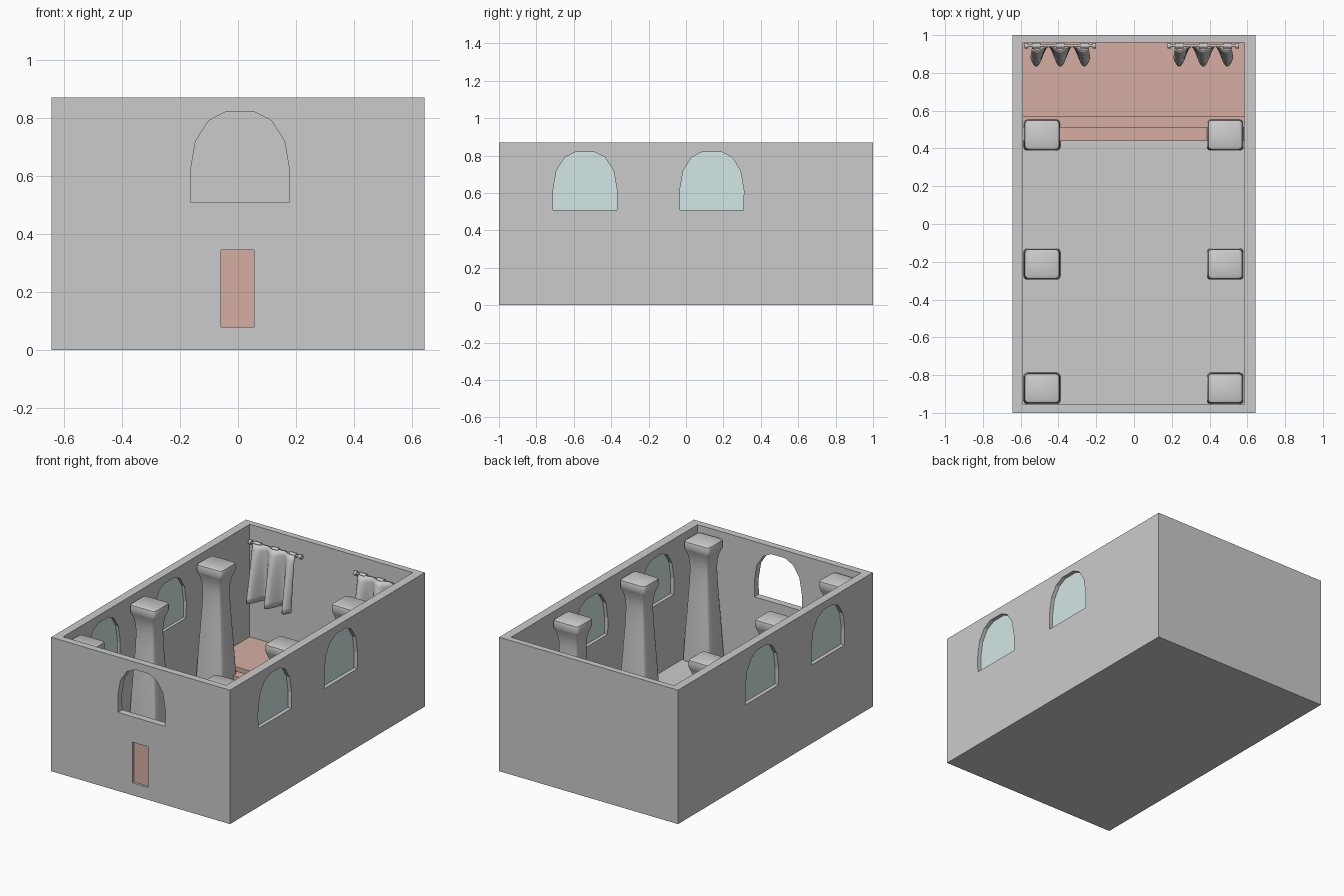
import bpy, bmesh, math
from mathutils import Matrix, Vector

if "Cube" in bpy.data.objects:
    bpy.data.objects.remove(bpy.data.objects["Cube"])


def material(name, color):
    m = bpy.data.materials.new(name)
    m.diffuse_color = (*color, 1)
    m.use_nodes = True
    m.node_tree.nodes["Principled BSDF"].inputs["Base Color"].default_value = m.diffuse_color
    return m


BROWN = material("warm_brown", (0.67, 0.43, 0.36))
GLASS = material("pale_teal", (0.65, 0.8, 0.79))


def finish(name, bm, mat=None, smooth=None):
    bmesh.ops.recalc_face_normals(bm, faces=bm.faces)
    me = bpy.data.meshes.new(name)
    bm.to_mesh(me)
    bm.free()
    ob = bpy.data.objects.new(name, me)
    bpy.context.collection.objects.link(ob)
    if mat:
        me.materials.append(mat)
    if smooth:
        bpy.ops.object.select_all(action='DESELECT')
        ob.select_set(True)
        bpy.context.view_layer.objects.active = ob
        bpy.ops.object.shade_smooth_by_angle(angle=math.radians(smooth))
    return ob


def box(name, x, y, z, mat=None):
    bm = bmesh.new()
    bmesh.ops.create_cube(bm, size=1)
    for v in bm.verts:
        v.co = [lo + (c + 0.5) * (hi - lo) for c, (lo, hi) in zip(v.co, (x, y, z))]
    return finish(name, bm, mat)


# Faceted arch outline: (offset along the wall, height)
HALF = [(0.17, 0.51), (0.171, 0.615), (0.153, 0.72), (0.108, 0.79), (0.05, 0.82)]
ARCH = HALF + [(-u, z) for u, z in reversed(HALF)]


def arch(name, axis, centre, lo, hi, mat=None):
    bm = bmesh.new()
    rings = []
    for d in (lo, hi):
        rings.append([bm.verts.new((d, centre + u, z) if axis == 'x' else (centre + u, d, z))
                      for u, z in ARCH])
    bm.faces.new(rings[0])
    bm.faces.new(rings[1])
    for i in range(len(ARCH)):
        j = (i + 1) % len(ARCH)
        bm.faces.new((rings[0][i], rings[0][j], rings[1][j], rings[1][i]))
    return finish(name, bm, mat)


def cut(target, cutter):
    mod = target.modifiers.new("cut", 'BOOLEAN')
    mod.operation, mod.solver, mod.object = 'DIFFERENCE', 'EXACT', cutter
    cutter.hide_render = True
    bpy.context.view_layer.objects.active = target
    bpy.ops.object.modifier_apply(modifier=mod.name)
    bpy.data.objects.remove(cutter)


# Open-topped hall: outer walls and floor
FLOOR = 0.055
hall = box("hall_walls", (-0.643, 0.643), (-1, 1), (0, 0.87))
cut(hall, box("cutter", (-0.588, 0.585), (-0.955, 0.96), (FLOOR, 1)))
cut(hall, box("cutter", (-0.058, 0.055), (-1.1, -0.9), (0.08, 0.345)))
cut(hall, arch("cutter", 'y', 0.007, -1.1, -0.9))

# Side windows with recessed glass
for side in (-1, 1):
    for k, yc in enumerate((-0.54, 0.138)):
        a, b = sorted((side * 0.5, side * 0.7))
        cut(hall, arch("cutter", 'x', yc, a, b))
        a, b = sorted((side * 0.608, side * 0.618))
        arch(f"window_glass_{'left' if side < 0 else 'right'}_{k}", 'x', yc, a, b, GLASS)

# Door, aisle runner and stepped platform
box("door", (-0.058, 0.055), (-0.985, -0.962), (0.08, 0.345), BROWN)
box("aisle_runner", (-0.056, 0.055), (-0.955, 0.44), (FLOOR - 0.01, FLOOR + 0.006))
for k, y0 in enumerate((0.44, 0.51, 0.57)):
    z0 = FLOOR + 0.028 * k
    box(f"platform_step_{k}", (-0.588, 0.585), (y0, 0.96), (z0, z0 + 0.028), BROWN)

# Column: rounded-square loft, profile = (height, size factor)
PROFILE = [(FLOOR, 1.0), (0.09, 0.99), (0.25, 0.90), (0.42, 0.79), (0.56, 0.70), (0.65, 0.67),
           (0.70, 0.70), (0.74, 0.78), (0.775, 0.91), (0.785, 0.95), (0.815, 0.95),
           (0.827, 0.92), (0.832, 0.84)]
SECTION = []
for q in range(4):
    for t in (5, 45, 85):
        a = math.radians(t)
        corner = Vector((0.78 + 0.22 * math.cos(a), 0.78 + 0.22 * math.sin(a)))
        SECTION.append(Matrix.Rotation(q * math.pi / 2, 2) @ corner)


def column(name, cx, cy):
    bm = bmesh.new()
    rings = [[bm.verts.new((cx + 0.097 * s * u, cy + 0.083 * s * v, z)) for u, v in SECTION]
             for z, s in PROFILE]
    n = len(SECTION)
    for r0, r1 in zip(rings, rings[1:]):
        for i in range(n):
            bm.faces.new((r0[i], r0[(i + 1) % n], r1[(i + 1) % n], r1[i]))
    bm.faces.new(rings[0])
    bm.faces.new(rings[-1])
    finish(name, bm, smooth=40)


for k, cy in enumerate((-0.87, -0.212, 0.472)):
    column(f"column_left_{k}", -0.487, cy)
    column(f"column_right_{k}", 0.483, cy)


def rod_part(bm, x, length, r):
    m = Matrix.Translation((x, 0.944, 0.765)) @ Matrix.Rotation(math.pi / 2, 4, 'Y')
    bmesh.ops.create_cone(bm, cap_ends=True, segments=12, radius1=r, radius2=r,
                          depth=length, matrix=m)


# Curtains: three folds that deepen towards the hem, hung on a rod
for label, cx in (("left", -0.39), ("right", 0.367)):
    bm = bmesh.new()
    rod_part(bm, cx, 0.36, 0.007)
    for s in (-1, 1):
        rod_part(bm, cx + s * 0.18, 0.018, 0.014)
    for k in (-1, 0, 1):
        rod_part(bm, cx + k * 0.128, 0.045, 0.014)
    finish(f"curtain_rod_{label}", bm, smooth=40)

    bm = bmesh.new()
    NU, NV = 48, 10
    grid = []
    for j in range(NV + 1):
        t = j / NV
        depth = 0.022 + 0.083 * t ** 0.8
        row = []
        for i in range(NU + 1):
            u = 2 * i / NU - 1
            fold = 0.5 + 0.5 * math.cos(u * math.pi * 2.45)
            row.append(bm.verts.new((cx + u * (0.15 + 0.006 * t), 0.94 - depth * fold,
                                     0.775 - 0.355 * t)))
        grid.append(row)
    for r0, r1 in zip(grid, grid[1:]):
        for i in range(NU):
            bm.faces.new((r0[i], r0[i + 1], r1[i + 1], r1[i]))
    cloth = finish(f"curtain_{label}", bm, smooth=60)
    solid = cloth.modifiers.new("thickness", 'SOLIDIFY')
    solid.thickness = 0.006
    solid.offset = 0
